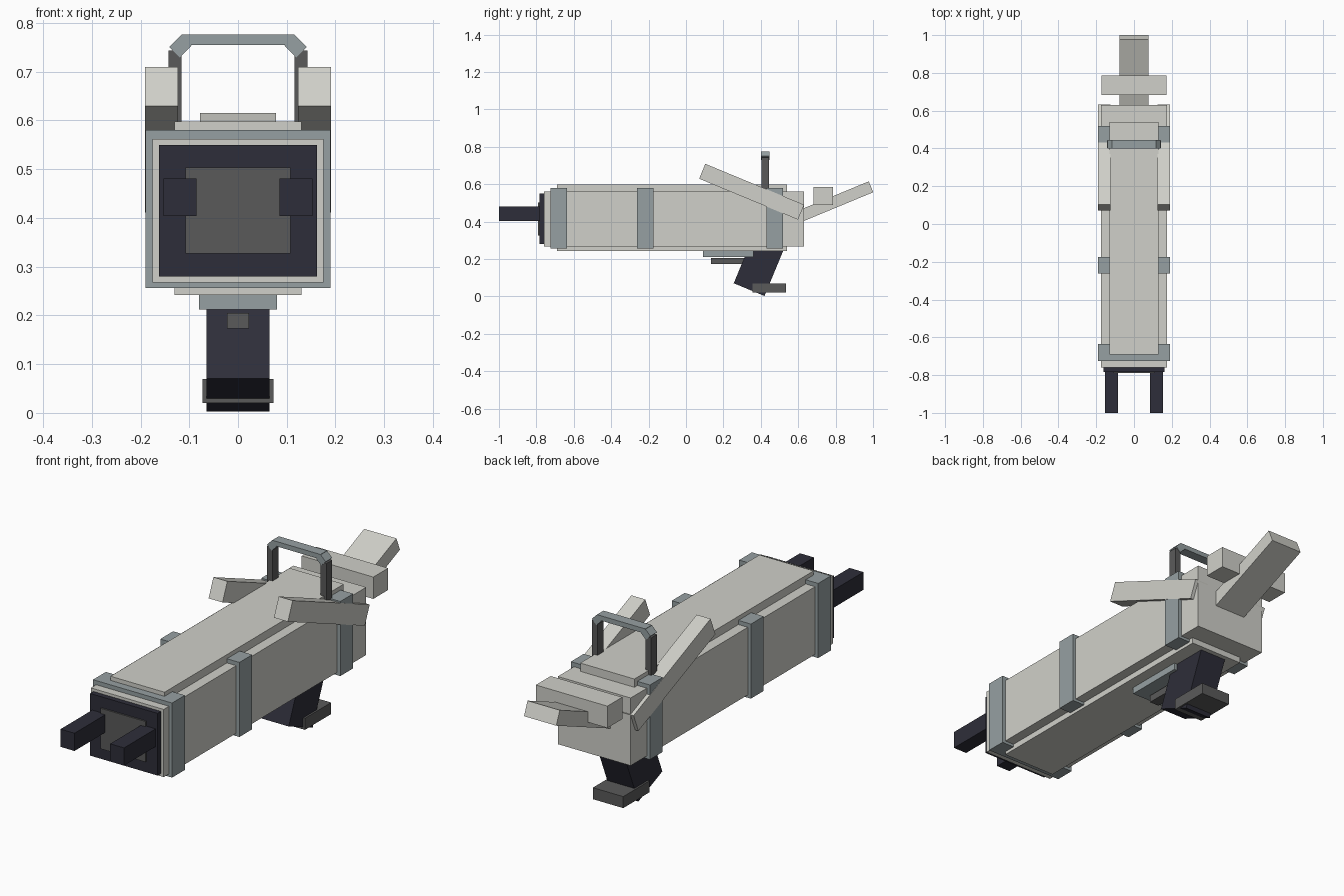
import bpy
from math import radians
from mathutils import Matrix

old = bpy.data.objects.get("Cube")
if old:
    bpy.data.objects.remove(old, do_unlink=True)


def material(name, r, g, b):
    m = bpy.data.materials.new(name)
    m.use_nodes = True
    m.diffuse_color = (r, g, b, 1)
    m.node_tree.nodes["Principled BSDF"].inputs["Base Color"].default_value = (r, g, b, 1)
    return m


light = material("light grey", 0.63, 0.63, 0.585)
steel = material("blue grey", 0.305, 0.352, 0.362)
grey = material("dark grey", 0.102, 0.102, 0.102)
dark = material("near black", 0.027, 0.027, 0.041)


def box(name, mat, center, size, tilt=0, axis='X'):
    """Box of a given full size, tilted in degrees about one axis."""
    bpy.ops.mesh.primitive_cube_add(size=1)
    ob = bpy.context.object
    ob.name = name
    ob.data.transform(Matrix.Translation(center)
                      @ Matrix.Rotation(radians(tilt), 4, axis)
                      @ Matrix.Diagonal((*size, 1)))
    ob.data.materials.append(mat)
    return ob


def span(name, mat, x, y, z):
    """Upright box between low and high limits on each axis."""
    lims = (x, y, z)
    return box(name, mat, [(a + b) / 2 for a, b in lims], [b - a for a, b in lims])


# Body with a raised slab on top and bottom, and three wrapped bands
span("body", light, (-0.175, 0.175), (-0.76, 0.63), (0.268, 0.562))
span("body_slab", light, (-0.13, 0.13), (-0.69, 0.54), (0.242, 0.598))
for label, y in (("front", -0.68), ("middle", -0.218), ("rear", 0.475)):
    span(label + "_band", steel, (-0.19, 0.19), (y - 0.044, y + 0.044), (0.256, 0.58))

# Front plates
span("front_plate", dark, (-0.162, 0.162), (-0.783, -0.755), (0.28, 0.55))
span("front_inset", grey, (-0.108, 0.108), (-0.79, -0.77), (0.327, 0.503))

# Paired parts: prongs, side fins, handle posts and corners
for side, s in (("left", 1), ("right", -1)):
    box(side + "_prong", dark, (s * 0.119, -0.885, 0.442), (0.067, 0.23, 0.077))
    box(side + "_fin", light, (s * 0.157, 0.351, 0.56), (0.067, 0.572, 0.086), -22.5)
    box(side + "_handle_post", grey, (s * 0.129, 0.423, 0.655), (0.027, 0.04, 0.176))
    box(side + "_handle_corner", steel, (s * 0.118, 0.423, 0.752),
        (0.034, 0.045, 0.031), s * 45, 'Y')
span("handle_bar", steel, (-0.116, 0.116), (0.4005, 0.4455), (0.755, 0.776))

# Rear stock and crossbar
box("stock", light, (0, 0.795, 0.506), (0.155, 0.42, 0.063), 22.5)
span("rear_crossbar", light, (-0.172, 0.172), (0.683, 0.785), (0.49, 0.585))

# Grip, trigger and underside plate
box("grip", dark, (0, 0.391, 0.166), (0.13, 0.178, 0.28), -22.5)
span("grip_base", grey, (-0.073, 0.073), (0.355, 0.535), (0.02, 0.07))
span("underside_plate", steel, (-0.08, 0.08), (0.09, 0.36), (0.212, 0.25))
span("trigger", grey, (-0.023, 0.023), (0.133, 0.36), (0.173, 0.205))
